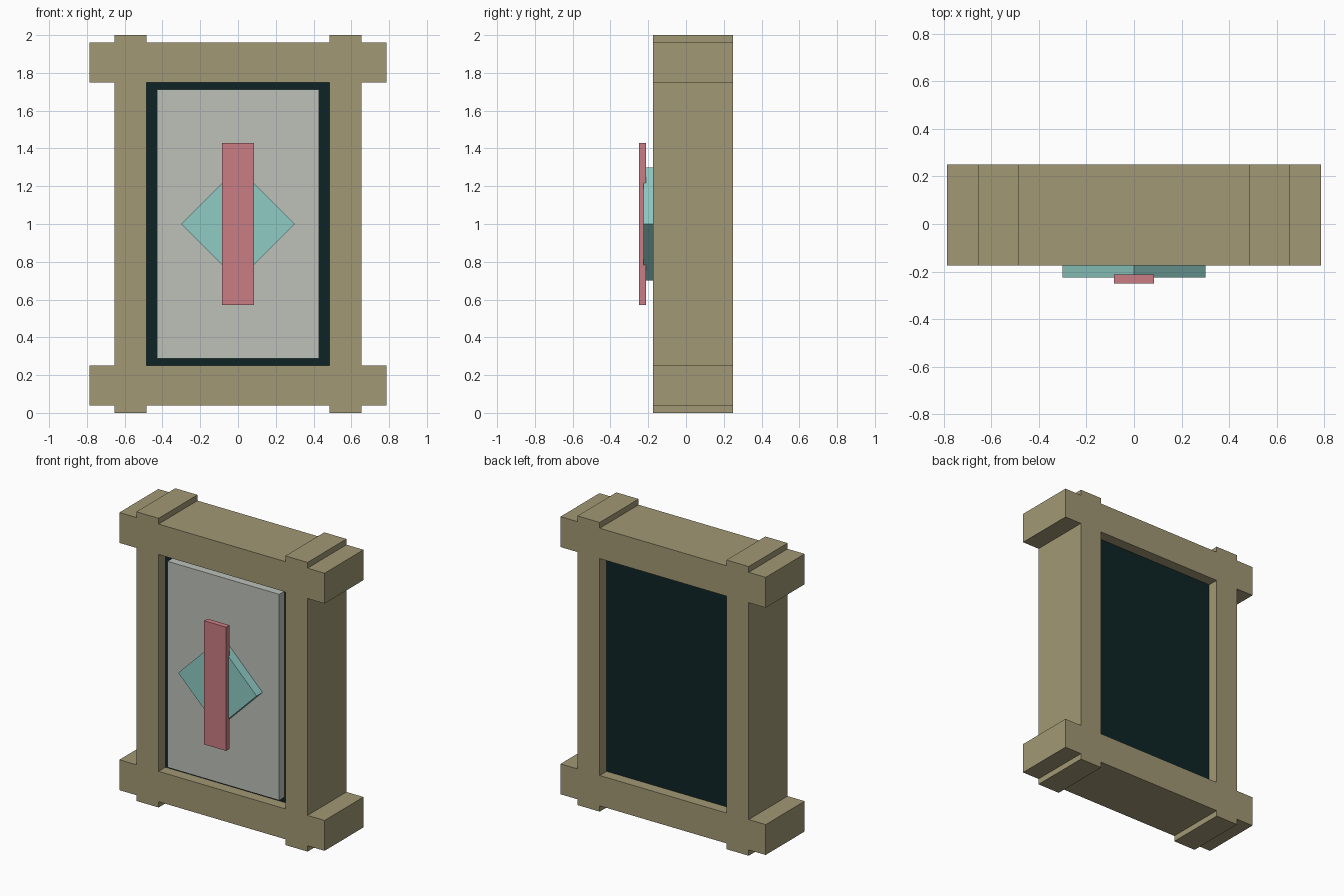
import bpy, bmesh, math
from mathutils import Matrix

cube = bpy.data.objects.get("Cube")
if cube:
    bpy.data.objects.remove(cube, do_unlink=True)


def material(name, rgb):
    # sRGB 0-255 to linear
    lin = [((c / 255 + 0.055) / 1.055) ** 2.4 for c in rgb]
    mat = bpy.data.materials.new(name)
    mat.use_nodes = True
    mat.diffuse_color = (*lin, 1)
    bsdf = mat.node_tree.nodes["Principled BSDF"]
    bsdf.inputs["Base Color"].default_value = (*lin, 1)
    bsdf.inputs["Roughness"].default_value = 0.8
    return mat


wood = material("tan wood", (162, 152, 117))
dark = material("dark teal", (13, 36, 37))
grey = material("pale grey", (188, 193, 185))
aqua = material("aqua", (144, 203, 196))
rose = material("rose", (202, 125, 132))


def add_object(name, bm, mat):
    bmesh.ops.recalc_face_normals(bm, faces=bm.faces)
    mesh = bpy.data.meshes.new(name)
    bm.to_mesh(mesh)
    bm.free()
    mesh.materials.append(mat)
    obj = bpy.data.objects.new(name, mesh)
    bpy.context.collection.objects.link(obj)
    return obj


def box(name, width, height, y0, y1, mat, turn=0):
    """Block centred on x = 0, z = 1, spanning y0..y1, turned about y."""
    bm = bmesh.new()
    bmesh.ops.create_cube(bm, size=1)
    bm.transform(Matrix.Translation((0, (y0 + y1) / 2, 1))
                 @ Matrix.Rotation(turn, 4, 'Y')
                 @ Matrix.Diagonal((width, y1 - y0, height, 1)))
    return add_object(name, bm, mat)


# Frame: two posts crossing two rails, joined as one solid
FRONT, BACK = -0.175, 0.25
xs = [-0.785, -0.655, -0.485, 0.485, 0.655, 0.785]
zs = [0, 0.04, 0.25, 1.75, 1.96, 2]
bm = bmesh.new()
for i in range(5):
    for j in range(5):
        if i in (1, 3) or j in (1, 3):
            corners = ((i, j), (i + 1, j), (i + 1, j + 1), (i, j + 1))
            bm.faces.new([bm.verts.new((xs[a], FRONT, zs[b])) for a, b in corners])
bmesh.ops.remove_doubles(bm, verts=bm.verts, dist=1e-4)
front_faces = bm.faces[:]
extruded = bmesh.ops.extrude_face_region(bm, geom=front_faces, use_keep_orig=True)
moved = [g for g in extruded["geom"] if isinstance(g, bmesh.types.BMVert)]
bmesh.ops.translate(bm, vec=(0, BACK - FRONT, 0), verts=moved)
add_object("wooden_frame", bm, wood)

# Backing board set in the opening, slightly let into the frame
box("backing_board", 0.98, 1.51, -0.10, 0.175, dark)

# Layers on the front
box("face_panel", 0.855, 1.425, -0.16, -0.09, grey)
box("diamond_plate", 0.3 * math.sqrt(2), 0.3 * math.sqrt(2), -0.225, -0.155, aqua,
    turn=math.radians(45))
box("upright_bar", 0.168, 0.855, -0.25, -0.213, rose)
